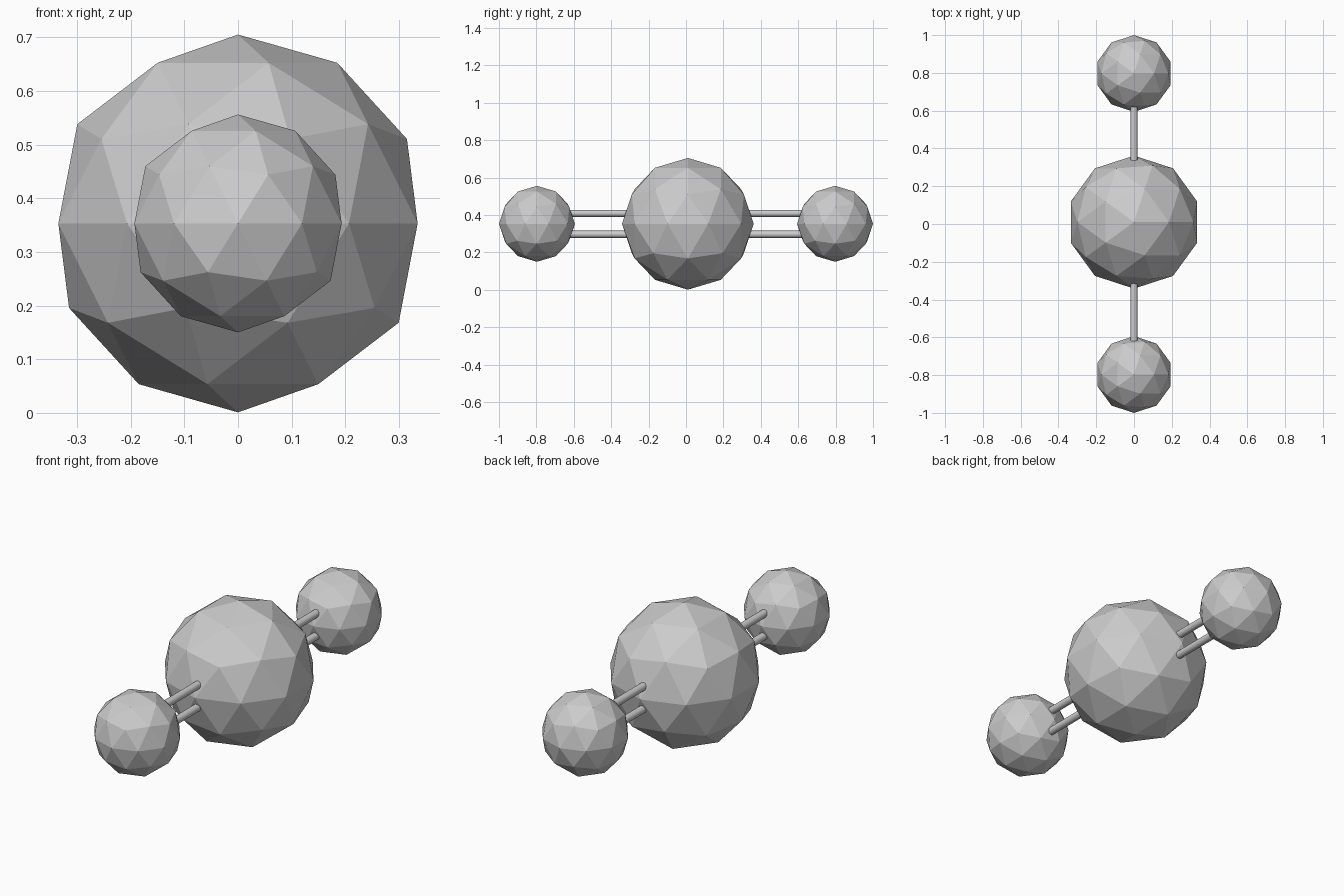
import bpy
from math import radians

if "Cube" in bpy.data.objects:
    bpy.data.objects.remove(bpy.data.objects["Cube"])

Z = 0.353


def ball(name, y, radius):
    bpy.ops.mesh.primitive_ico_sphere_add(subdivisions=2, radius=radius, location=(0, y, Z))
    bpy.context.object.name = name


def rod(name, y0, y1, z):
    bpy.ops.mesh.primitive_cylinder_add(vertices=32, radius=0.019, depth=abs(y1 - y0),
                                        location=(0, (y0 + y1) / 2, z),
                                        rotation=(radians(90), 0, 0))
    bpy.context.object.name = name
    bpy.ops.object.shade_smooth_by_angle(angle=radians(30))


# Faceted central atom, slightly off centre
ball("central_atom", 0.01, 0.352)

# Outer atoms, each joined by a double bond
for side, s in (("front", -1), ("back", 1)):
    ball(side + "_atom", s * 0.797, 0.203)
    for level, dz in (("lower", -0.056), ("upper", 0.056)):
        rod(f"{side}_{level}_bond", s * 0.28, s * 0.66, Z + dz)
